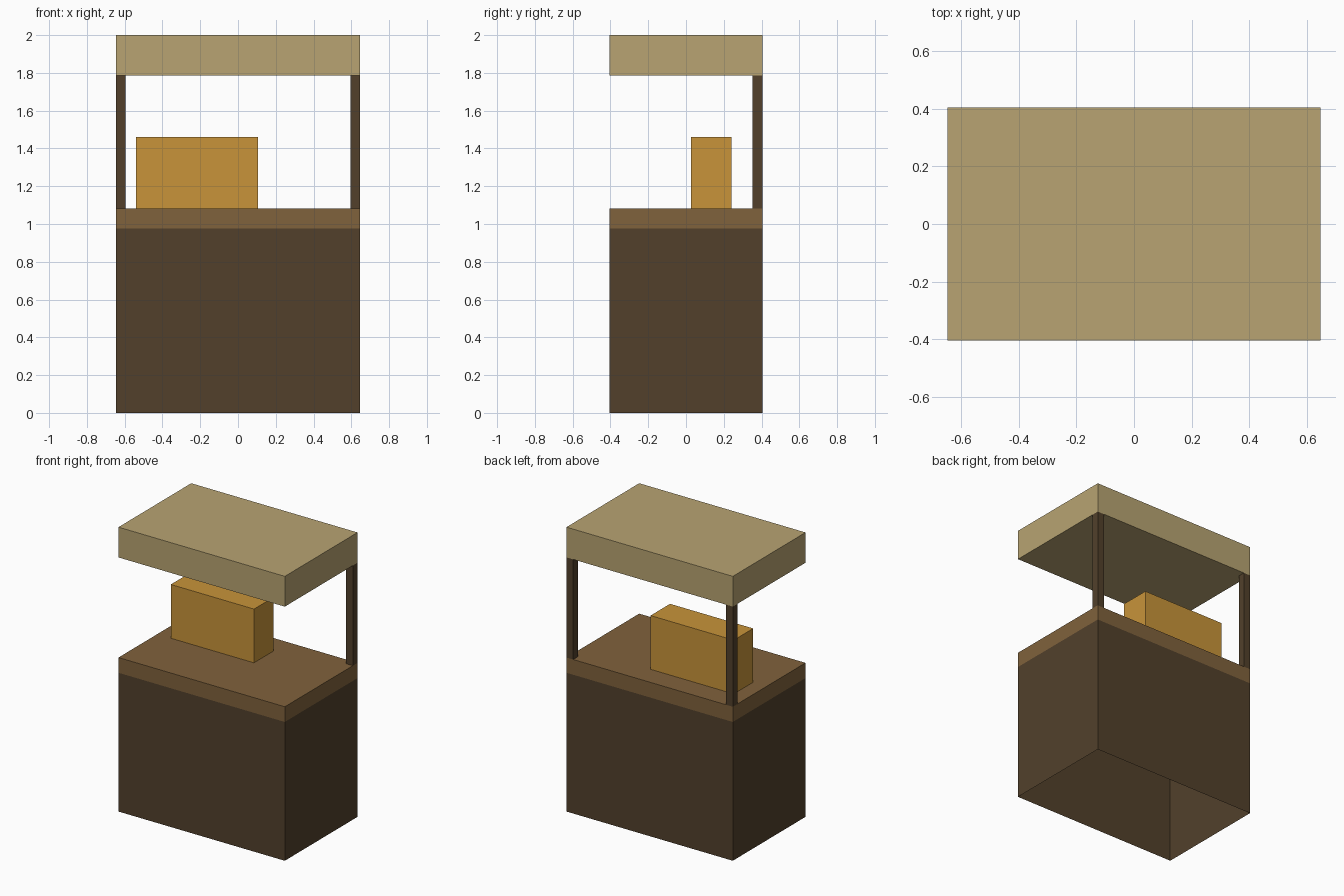
import bpy, bmesh

if "Cube" in bpy.data.objects:
    bpy.data.objects.remove(bpy.data.objects["Cube"])


def material(name, hex_code):
    """Flat material from an sRGB hex colour."""
    def lin(c):
        c /= 255
        return c / 12.92 if c <= 0.04045 else ((c + 0.055) / 1.055) ** 2.4
    m = bpy.data.materials.new(name)
    m.diffuse_color = (*[lin(int(hex_code[i:i + 2], 16)) for i in (0, 2, 4)], 1)
    m.use_nodes = True
    m.node_tree.nodes["Principled BSDF"].inputs["Base Color"].default_value = m.diffuse_color
    return m


dark_wood = material("dark wood", "52402B")
counter_wood = material("counter wood", "80623C")
amber = material("amber", "C8943A")
canvas = material("canvas", "B8A472")


def box(name, lo, hi, mats, open_bottom=False, split_z=None):
    """Box between two corners; above split_z it takes the second material."""
    bm = bmesh.new()
    bmesh.ops.create_cube(bm, size=1)
    for v in bm.verts:
        v.co = [lo[i] if v.co[i] < 0 else hi[i] for i in range(3)]
    bm.normal_update()
    if open_bottom:
        bottom = [f for f in bm.faces if f.normal.z < -0.5]
        bmesh.ops.delete(bm, geom=bottom, context='FACES')
    if split_z is not None:
        bmesh.ops.bisect_plane(bm, geom=bm.verts[:] + bm.edges[:] + bm.faces[:],
                               plane_co=(0, 0, split_z), plane_no=(0, 0, 1))
        for f in bm.faces:
            f.material_index = int(f.calc_center_median().z > split_z)
    me = bpy.data.meshes.new(name)
    bm.to_mesh(me)
    bm.free()
    for m in mats:
        me.materials.append(m)
    ob = bpy.data.objects.new(name, me)
    bpy.context.collection.objects.link(ob)
    return ob


W, D = 0.647, 0.404      # half width and half depth
TOP, ROOF = 1.083, 1.787  # counter top and canopy underside
POST = 0.052

# Counter: hollow from below, lighter band around the top
box("counter", (-W, -D, 0), (W, D, TOP), [dark_wood, counter_wood],
    open_bottom=True, split_z=0.976)

# Rear posts
for side, x in (("left", -W), ("right", W - POST)):
    box(side + "_post", (x, D - POST, TOP), (x + POST, D, ROOF), [dark_wood])

# Canopy
box("canopy", (-W, -D, ROOF), (W, D, 2.0), [canvas])

# Box standing on the counter
box("counter_box", (-0.541, 0.026, TOP), (0.106, 0.242, 1.461), [amber])
